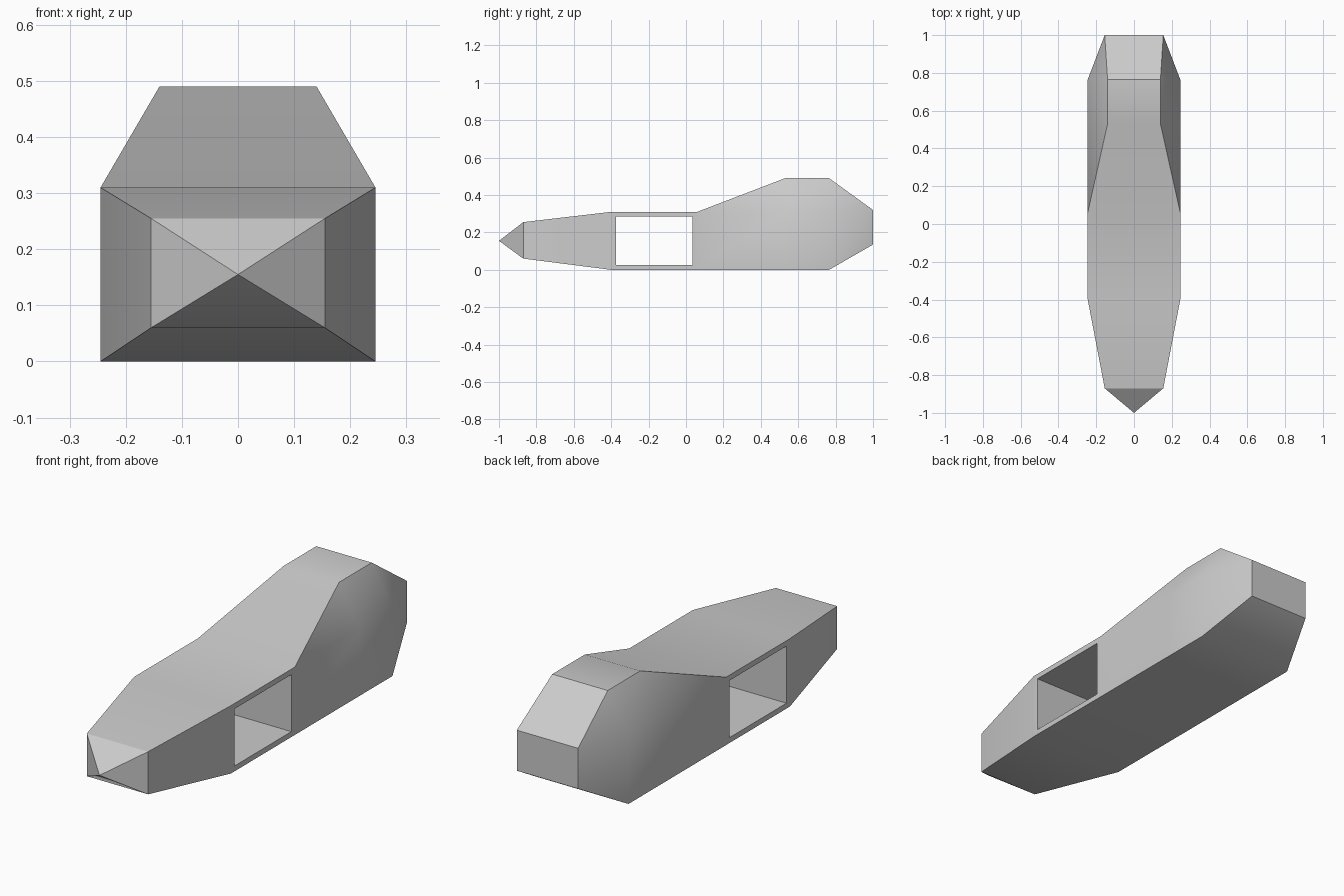
import bpy, bmesh, math

cube = bpy.data.objects.get("Cube")
if cube:
    bpy.data.objects.remove(cube)

# body stations: y, bottom z, shoulder z, top z, lower half width, top half width
STATIONS = [
    (-0.87, 0.06, 0.255, 0.255, 0.155, 0.155),
    (-0.4, 0, 0.31, 0.31, 0.245, 0.245),
    (0.06, 0, 0.31, 0.31, 0.245, 0.245),
    (0.53, 0, 0.31, 0.49, 0.245, 0.14),
    (0.765, 0, 0.31, 0.49, 0.245, 0.14),
    (1, 0.135, 0.32, 0.32, 0.155, 0.155),
]


def ring(bm, y, low, shoulder, top, wide, narrow):
    half = [(wide, low), (wide, shoulder), (narrow, top)]
    outline = half + [(-x, z) for x, z in reversed(half)]
    return [bm.verts.new((x, y, z)) for x, z in outline]


def loft(bm, a, b):
    n = len(a)
    return [bm.faces.new((a[i], a[(i + 1) % n], b[(i + 1) % n], b[i])) for i in range(n)]


# hull skin, closed at the back and pointed at the nose
bm = bmesh.new()
rings = [ring(bm, *s) for s in STATIONS]
for a, b in zip(rings, rings[1:]):
    loft(bm, a, b)
bm.faces.new(rings[-1])
tip = bm.verts.new((0, -1, 0.155))
n = len(rings[0])
for i in range(n):
    bm.faces.new((rings[0][i], rings[0][(i + 1) % n], tip))
bmesh.ops.remove_doubles(bm, verts=bm.verts[:], dist=0.001)
bmesh.ops.recalc_face_normals(bm, faces=bm.faces[:])

# rectangular opening through both sides
sides = [f for f in bm.faces
         if abs(f.normal.x) > 0.99 and -0.3 < f.calc_center_median().y < 0]
bmesh.ops.inset_individual(bm, faces=sides, thickness=0.035)
edges = [e for f in sides for e in f.edges]
bmesh.ops.delete(bm, geom=sides, context='FACES_ONLY')
bmesh.ops.bridge_loops(bm, edges=edges)
bmesh.ops.recalc_face_normals(bm, faces=bm.faces[:])

mesh = bpy.data.meshes.new("hull")
bm.to_mesh(mesh)
bm.free()
hull = bpy.data.objects.new("hull", mesh)
bpy.context.collection.objects.link(hull)

# plain grey finish
grey = bpy.data.materials.new("plain grey")
grey.use_nodes = True
color = (0.6, 0.6, 0.6, 1)
grey.diffuse_color = color
grey.node_tree.nodes["Principled BSDF"].inputs["Base Color"].default_value = color
mesh.materials.append(grey)

bpy.ops.object.select_all(action='DESELECT')
hull.select_set(True)
bpy.context.view_layer.objects.active = hull
bpy.ops.object.shade_smooth_by_angle(angle=math.radians(30.5))
